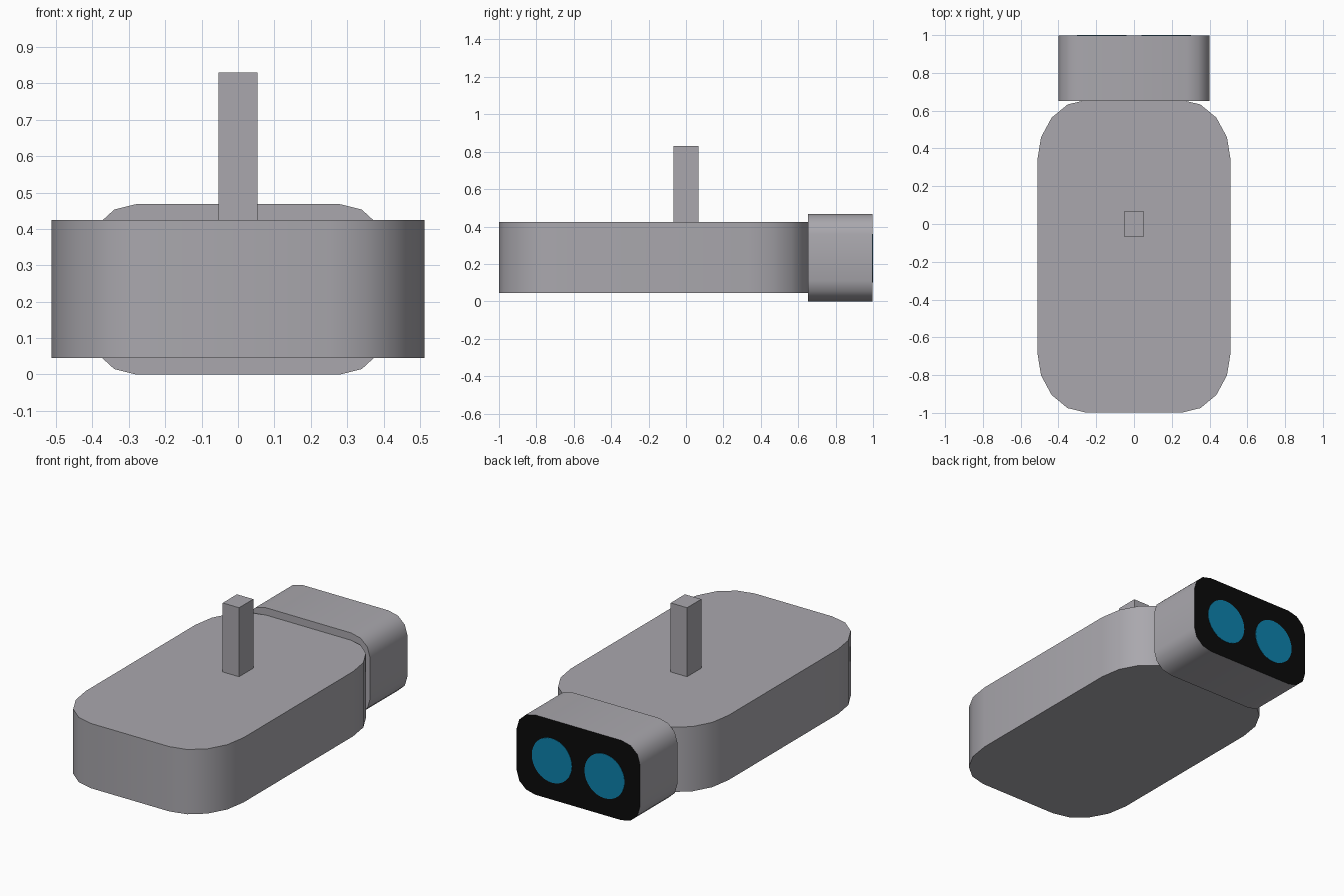
import bpy, bmesh, math
from mathutils import Vector

if "Cube" in bpy.data.objects:
    bpy.data.objects.remove(bpy.data.objects["Cube"])


def material(name, rgb):
    m = bpy.data.materials.new(name)
    m.diffuse_color = (*rgb, 1)
    m.use_nodes = True
    m.node_tree.nodes["Principled BSDF"].inputs["Base Color"].default_value = m.diffuse_color
    return m


GREY = material("warm_grey", (0.40, 0.39, 0.42))
BLACK = material("black", (0.003, 0.003, 0.003))
BLUE = material("lens_blue", (0.004, 0.22, 0.41))


def rounded(hw, hh, rx, ry, seg):
    """Rectangle outline with elliptical corners, counter-clockwise."""
    pts = []
    for q, (sx, sy) in enumerate([(1, 1), (-1, 1), (-1, -1), (1, -1)]):
        for i in range(seg + 1):
            a = math.pi / 2 * (q + i / seg)
            pts.append((sx * (hw - rx) + rx * math.cos(a),
                        sy * (hh - ry) + ry * math.sin(a)))
    return pts


def prism(name, base, step, mats, smooth=True):
    """Extrude a closed 3D outline along step."""
    bm = bmesh.new()
    face = bm.faces.new([bm.verts.new(p) for p in base])
    ext = bmesh.ops.extrude_face_region(bm, geom=[face])["geom"]
    bmesh.ops.translate(bm, vec=Vector(step),
                        verts=[g for g in ext if isinstance(g, bmesh.types.BMVert)])
    bmesh.ops.recalc_face_normals(bm, faces=bm.faces)
    # a second material goes on the end facing +y
    if len(mats) > 1:
        for f in bm.faces:
            f.material_index = int(f.normal.y > 0.9)
    me = bpy.data.meshes.new(name)
    bm.to_mesh(me)
    bm.free()
    ob = bpy.data.objects.new(name, me)
    bpy.context.collection.objects.link(ob)
    for m in mats:
        me.materials.append(m)
    if smooth:
        bpy.ops.object.select_all(action='DESELECT')
        ob.select_set(True)
        bpy.context.view_layer.objects.active = ob
        bpy.ops.object.shade_smooth_by_angle(angle=math.radians(35))
    return ob


# Main body: rounded slab
prism("body", [(x, y - 0.171, 0.045) for x, y in rounded(0.512, 0.828, 0.26, 0.32, 4)],
      (0, 0, 0.38), [GREY])

# Head: rounded block with a black end panel
prism("head", [(x, 0.652, z + 0.234) for x, z in rounded(0.40, 0.234, 0.12, 0.11, 3)],
      (0, 0.346, 0), [GREY, BLACK])

# Pair of round lenses
for side, sx in (("left", -1), ("right", 1)):
    ring = [(sx * 0.171 + 0.13 * math.cos(2 * math.pi * i / 32), 0.996,
             0.23 + 0.13 * math.sin(2 * math.pi * i / 32)) for i in range(32)]
    prism(side + "_lens", ring, (0, 0.004, 0), [BLUE], smooth=False)

# Post on top
prism("post", [(x, y, 0.415) for x, y in
               [(-0.053, -0.066), (0.053, -0.066), (0.053, 0.066), (-0.053, 0.066)]],
      (0, 0, 0.415), [GREY], smooth=False)
